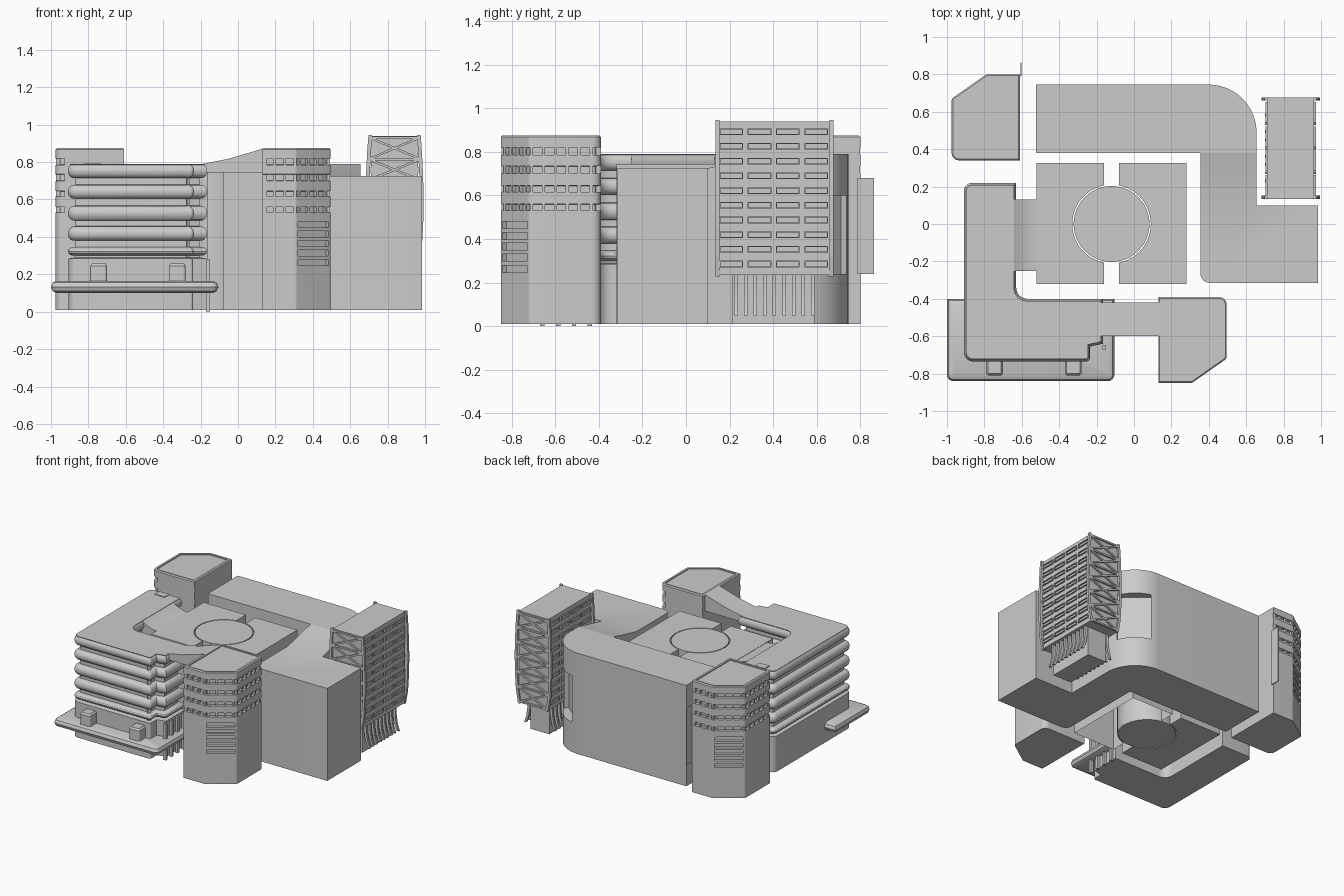
import bpy, bmesh
from math import sin, cos, tan, atan2, pi, radians, hypot
from mathutils import Vector, Matrix

if "Cube" in bpy.data.objects:
    bpy.data.objects.remove(bpy.data.objects["Cube"])


def outline(*corners):
    """Counter-clockwise polygon; each corner is (x, y) or (x, y, radius)."""
    out, n = [], len(corners)
    for i, c in enumerate(corners):
        p = Vector(c[:2])
        if len(c) < 3:
            out.append(p)
            continue
        a = (Vector(corners[i - 1][:2]) - p).normalized()
        b = (Vector(corners[(i + 1) % n][:2]) - p).normalized()
        half = a.angle(b) / 2
        centre = p + (a + b).normalized() * c[2] / sin(half)
        s, e = p + a * c[2] / tan(half) - centre, p + b * c[2] / tan(half) - centre
        a0 = atan2(s.y, s.x)
        d = (atan2(e.y, e.x) - a0 + pi) % (2 * pi) - pi
        steps = 24 if c[2] > 0.1 else 6
        out += [centre + c[2] * Vector((cos(a0 + d * k / steps), sin(a0 + d * k / steps)))
                for k in range(steps + 1)]
    return out


def inset(pts, amount):
    res, n = [], len(pts)
    for i, p in enumerate(pts):
        a, b = (p - pts[i - 1]).normalized(), (pts[(i + 1) % n] - p).normalized()
        na, nb = Vector((-a.y, a.x)), Vector((-b.y, b.x))
        res.append(p + (na + nb) * amount / (1 + na.dot(nb)))
    return res


def finish(name, bm):
    bmesh.ops.recalc_face_normals(bm, faces=bm.faces[:])
    me = bpy.data.meshes.new(name)
    bm.to_mesh(me)
    bm.free()
    ob = bpy.data.objects.new(name, me)
    bpy.context.collection.objects.link(ob)
    return ob


def loft(name, pts, rings, bottom=True, sideways=False):
    """Stack inset copies of a profile; rings are (inset, height)."""
    pts = [Vector(p) for p in pts]
    bm = bmesh.new()
    rows = []
    for amount, z in rings:
        rows.append([bm.verts.new((p.x, z, p.y) if sideways else (p.x, p.y, z))
                     for p in (inset(pts, amount) if amount else pts)])
    n = len(pts)
    for lo, hi in zip(rows, rows[1:]):
        for i in range(n):
            bm.faces.new((lo[i], lo[(i + 1) % n], hi[(i + 1) % n], hi[i]))
    bm.faces.new(rows[-1])
    if bottom:
        bm.faces.new(rows[0][::-1])
    return finish(name, bm)


def boxes(name, items):
    """One mesh of boxes; each item is (centre, size, optional z angle)."""
    bm = bmesh.new()
    for c, s, *ang in items:
        m = Matrix.Translation(c) @ Matrix.Rotation(ang[0] if ang else 0, 4, 'Z')
        bmesh.ops.create_cube(bm, size=1, matrix=m @ Matrix.Diagonal((*s, 1)))
    return finish(name, bm)


def carve(ob, cutter):
    mod = ob.modifiers.new("cut", 'BOOLEAN')
    mod.object, mod.operation, mod.solver = cutter, 'DIFFERENCE', 'EXACT'
    bpy.context.view_layer.objects.active = ob
    bpy.ops.object.modifier_apply(modifier="cut")
    bpy.data.objects.remove(cutter)


# Large rear and right wing with rounded corner and ramped roof
wing = loft("rear_wing", outline((-.525, .38), (.355, .38), (.355, -.315, .05), (.985, -.315),
                                 (.985, .10), (.655, .10), (.655, .745, .255), (-.525, .745)),
            [(0, .01), (0, .79)])
bm = bmesh.new()
bm.from_mesh(wing.data)
for y in (.10, .38):
    bmesh.ops.bisect_plane(bm, geom=bm.verts[:] + bm.edges[:] + bm.faces[:],
                           plane_co=(0, y, 0), plane_no=(0, 1, 0))
for v in bm.verts:
    if v.co.z > .7:
        v.co.z = .725 + .065 * min(1, max(0, (v.co.y - .1) / .28))
bm.to_mesh(wing.data)
bm.free()
a = radians(48)
carve(wing, boxes("corner_window_cutter",
                  [((.40 + .26 * cos(a), .49 + .26 * sin(a), .42), (.14, .24, .36), a)]))

# Central hall halves around a drum
arc = [(.21 * cos(t), .21 * sin(t)) for t in [radians(79 - 158 * k / 24) for k in range(25)]]
half = [(.04, -.32), (.40, -.32), (.40, .325), (.04, .325)] + arc
loft("hall_right", [(-.12 + x, y) for x, y in half], [(0, .01), (0, .745)], bottom=False)
loft("hall_left", [(-.12 - x, y) for x, y in half[::-1]], [(0, .01), (0, .745)])
loft("hall_drum", [(-.12 + .203 * cos(k * pi / 24), .203 * sin(k * pi / 24)) for k in range(48)],
     [(0, .01), (0, .745)])

# Front left block with bulging floor bands
rings = [(.005, .01), (.005, .285), (.04, .29)]
for z0, z1 in ((.30, .345), (.38, .455), (.488, .565), (.605, .677), (.715, .79)):
    mid, h = (z0 + z1) / 2, (z1 - z0) / 2
    rings += [(.04, z0)] + [(.03 * (1 - cos(t)), mid + h * sin(t))
                            for t in [radians(d) for d in (-85, -60, -30, 0, 30, 60)]]
    rings += [(.025, z1), (.04, z1 + .002)]
rings = rings[:-2] + [(.012, .79)]
loft("banded_block", outline((-.91, -.735, .05), (-.235, -.735, .02), (-.235, -.655),
                             (-.165, -.64), (-.165, -.40), (-.63, -.40, .06),
                             (-.63, .22), (-.91, .22, .045)), rings)
boxes("roof_hatch", [((-.777, .18, .79), (.085, .055, .012))])

# Entrance platform with rounded edge, two pods and slim columns
loft("platform", outline((-1, -.84, .035), (-.105, -.84, .035), (-.105, -.40), (-1, -.40)),
     [(.03, .10), (.009, .11), (0, .132), (.009, .155), (.03, .165)])
for i, x in enumerate((-.745, -.325)):
    loft(f"platform_pod_{i}", outline((x - .045, -.81, .015), (x + .045, -.81, .015),
                                      (x + .045, -.72), (x - .045, -.72)),
         [(0, .16), (0, .245), (.01, .257)])
boxes("platform_columns", [((-.16, -.66 + .073 * i, .14), (.022, .02, .28)) for i in range(4)])

# Roof bridges joining the blocks
loft("roof_bridge", [(-.2, .745), (.14, .745), (.14, .875), (.08, .856), (-.05, .818), (-.2, .788)],
     [(0, -.6), (0, -.42)], sideways=True)
loft("roof_link", [(-.65, .69), (-.51, .69), (-.51, .742), (-.56, .746), (-.61, .765), (-.65, .788)],
     [(0, -.25), (0, .13)], sideways=True)

# Chamfered stair tower: grooved window rows, mullions and slots
rings = [(0, .01)]
for z0, z1 in ((.53, .56), (.615, .645), (.70, .735), (.785, .82)):
    rings += [(0, z0), (.022, z0 + .001), (.022, z1 - .001), (0, z1)]
rings += [(0, .868), (.007, .875), (.022, .875), (.022, .867)]
tower = loft("stair_tower", outline((.13, -.85), (.31, -.85, .02), (.495, -.72, .02),
                                    (.495, -.39, .04), (.13, -.39)), rings)
ang = atan2(.13, .185)
carve(tower, boxes("slot_cutter", [((.403, -.786, z), (.2, .05, .032), ang)
                                   for z in (.262, .315, .365, .415, .465)]))
bars = [((.14 + .055 * i, -.838, .675), (.014, .02, .31)) for i in range(4)]
bars += [((.31 + .185 * t - .006, -.85 + .13 * t + .01, .675), (.014, .02, .31), ang)
         for t in (.12, .37, .62, .87)]
bars += [((.483, -.71 + .055 * i, .675), (.02, .014, .31)) for i in range(6)]
# plain walls on the two inner sides
bars += [((.143, -.62, .67), (.026, .455, .33)), ((.29, -.403, .67), (.315, .026, .33))]
trim = boxes("tower_mullions", bars)
turn = Matrix.Translation((-.48, -.05, 0)) @ Matrix.Rotation(pi, 4, 'Z')
for ob in (tower, trim):
    twin = bpy.data.objects.new("rear_" + ob.name, ob.data.copy())
    twin.matrix_world = turn
    bpy.context.collection.objects.link(twin)
boxes("tower_fin", [((-.605, .825, .46), (.006, .075, .44))])

# Suspended office slab on a ribbed stem
CX = .837
boxes("office_slab", [((CX, .405, .587), (.25, .52, .705)), ((CX, .40, .125), (.16, .38, .23))])
frames = []
for side in (-1, 1):
    for row in range(10):
        for col in range(4):
            y, z, x = .2075 + .13 * col, .285 + .0675 * row, CX + side * .125
            frames += [((x, y, z + s * .013), (.02, .108, .005)) for s in (-1, 1)]
            frames += [((x, y + s * .052, z), (.02, .005, .03)) for s in (-1, 1)]
boxes("office_window_frames", frames)

# Bowed end frames with crossed braces
bow = [(.235, .128), (.33, .145), (.46, .153), (.60, .156), (.74, .152), (.86, .146), (.94, .14)]


def bow_at(z):
    for (z0, w0), (z1, w1) in zip(bow, bow[1:]):
        if z <= z1:
            return w0 + (w1 - w0) * (z - z0) / (z1 - z0)
    return bow[-1][1]


bm = bmesh.new()


def beam(p, q, w, y):
    dx, dz = q[0] - p[0], q[1] - p[1]
    m = (Matrix.Translation(((p[0] + q[0]) / 2, y, (p[1] + q[1]) / 2))
         @ Matrix.Rotation(-atan2(dz, dx), 4, 'Y'))
    bmesh.ops.create_cube(bm, size=1, matrix=m @ Matrix.Diagonal((hypot(dx, dz) + w * .5, .018, w, 1)))


for y in (.144, .668):
    for s in (-1, 1):
        for (z0, w0), (z1, w1) in zip(bow, bow[1:]):
            beam((CX + s * (w0 - .01), z0), (CX + s * (w1 - .01), z1), .02, y)
    for i in range(7):
        z = .243 + .1145 * i
        w = bow_at(z) - .01
        beam((CX - w, z), (CX + w, z), .012, y)
        if i < 6:
            w2 = bow_at(z + .1145) - .01
            beam((CX - w, z), (CX + w2, z + .1145), .012, y)
            beam((CX + w, z), (CX - w2, z + .1145), .012, y)
finish("office_end_frames", bm)

# Curved ribs flaring below the slab
for s, label in ((-1, "left"), (1, "right")):
    for i in range(9):
        y = .222 + .044 * i
        inner = [(.085, .245), (.086, .17), (.098, .10), (.118, .05)]
        outer = [(.136, .05), (.118, .10), (.108, .17), (.108, .245)]
        prof = [(CX + s * x, z) for x, z in inner + outer]
        loft(f"rib_{label}_{i}", prof, [(0, y), (0, y + .016)], sideways=True)

# Smooth the curved surfaces, keep corners crisp
bpy.ops.object.select_all(action='DESELECT')
for ob in bpy.data.objects:
    ob.select_set(True)
bpy.context.view_layer.objects.active = wing
bpy.ops.object.shade_smooth_by_angle(angle=radians(30))
